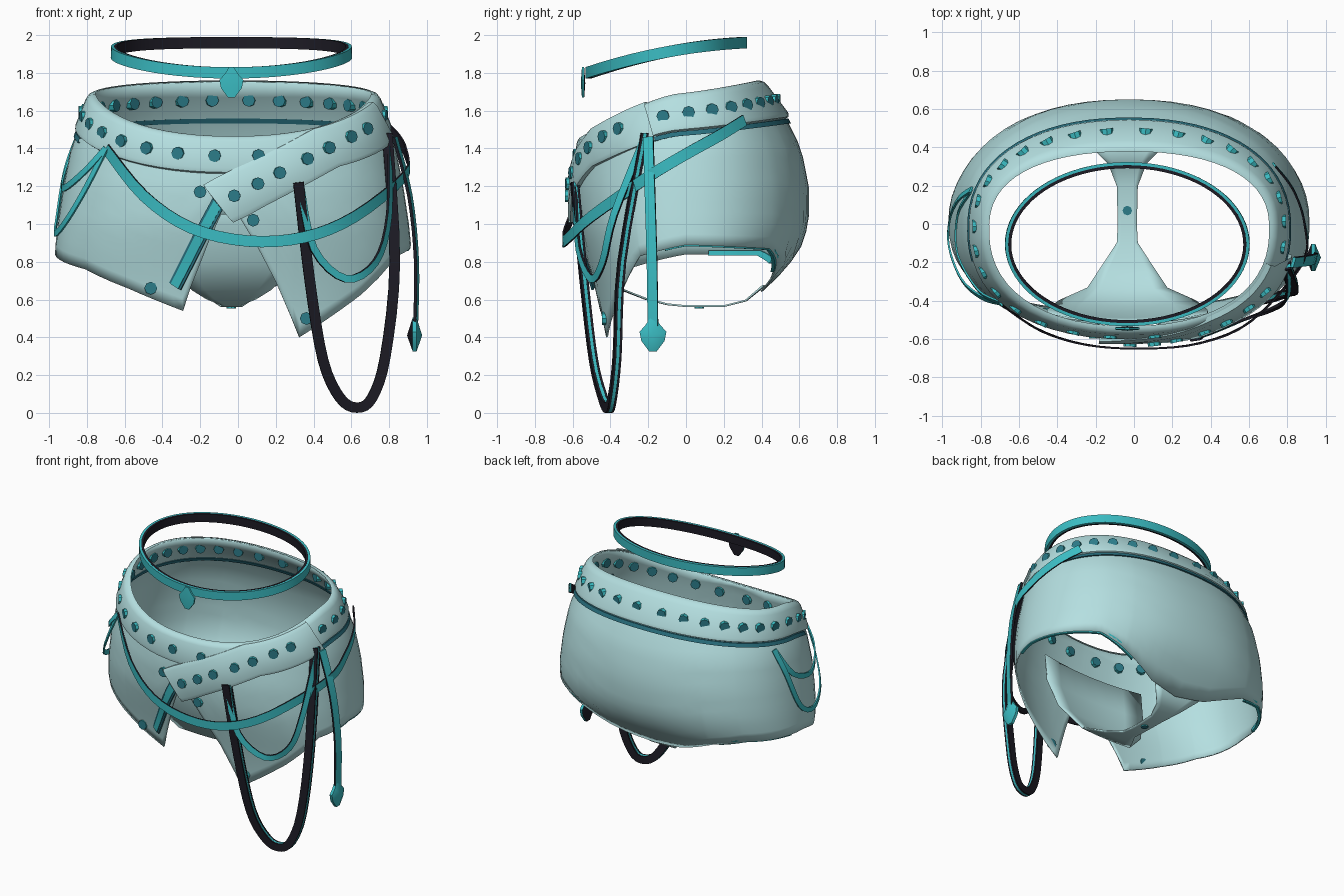
import bpy, bmesh, math
from mathutils import Vector, Matrix

if "Cube" in bpy.data.objects:
    bpy.data.objects.remove(bpy.data.objects["Cube"])


def material(name, r, g, b):
    m = bpy.data.materials.new(name)
    m.use_nodes = True
    m.diffuse_color = (r, g, b, 1)
    m.node_tree.nodes["Principled BSDF"].inputs["Base Color"].default_value = (r, g, b, 1)
    return m


CLOTH = material("pale_aqua_cloth", 0.46, 0.74, 0.75)
TEAL = material("teal_strap", 0.043, 0.50, 0.54)
BLACK = material("black_strap", 0.012, 0.011, 0.018)
DARK = material("dark_teal_seam", 0.022, 0.16, 0.21)
STUD = material("stud_teal", 0.025, 0.20, 0.25)
CX = -0.025


def finish(name, bm, mats, angle=40):
    me = bpy.data.meshes.new(name)
    bm.to_mesh(me)
    bm.free()
    ob = bpy.data.objects.new(name, me)
    bpy.context.collection.objects.link(ob)
    for m in mats:
        me.materials.append(m)
    bpy.ops.object.select_all(action="DESELECT")
    ob.select_set(True)
    bpy.context.view_layer.objects.active = ob
    bpy.ops.object.shade_smooth_by_angle(angle=math.radians(angle))
    return ob


def lerp_table(table, v):
    for a, b in zip(table, table[1:]):
        if v <= b[0]:
            t = max(0, (v - a[0]) / (b[0] - a[0]))
            return [p + (q - p) * t for p, q in zip(a[1:], b[1:])]
    return table[-1][1:]


def power(v, e=0.9):
    return math.copysign(abs(v) ** e, v)


# Body form: height, side radius, back radius, front radius
BODY = [(0.4, .88, .2, .45), (0.55, .90, .30, .47), (0.7, .93, .47, .50),
        (0.85, .945, .60, .54), (1.0, .93, .65, .58), (1.2, .90, .65, .59),
        (1.4, .86, .61, .56), (1.6, .78, .51, .51), (1.7, .74, .43, .48),
        (1.76, .72, .39, .46)]
# Hem height by angle; 270 degrees is the front
HEM = [(0, .89), (45, .87), (58, .80), (78, .67), (90, .64), (102, .67), (122, .79),
       (140, .84), (180, .84), (215, .76), (235, .66), (255, .54), (267, 1.05),
       (271, 1.05), (291, .40), (315, .62), (335, .83), (360, .89)]


def hem(deg):
    return lerp_table(HEM, deg % 360)[0]


def surf(deg, z, off=0.0):
    a = math.radians(deg)
    rx, back, front = lerp_table(BODY, z)
    s = math.sin(a)
    ry = back if s > 0 else front
    return Vector((CX + (rx + off) * power(math.cos(a)), (ry + off) * power(s), z))


def front_point(x, z, off):
    rx = lerp_table(BODY, z)[0]
    return surf(270 + math.degrees(math.asin(power((x - CX) / rx, 1 / 0.9))), z, off)


def waist(deg):
    s = math.sin(math.radians(deg))
    return 1.69 + 0.065 * s if s > 0 else 1.69 - 0.23 * abs(s) ** 1.5


def grid(bm, rows, closed=False):
    vs = [[bm.verts.new(p) for p in r] for r in rows]
    for a, b in zip(vs, vs[1:] + (vs[:1] if closed else [])):
        for j in range(len(a) - 1):
            bm.faces.new((a[j], a[j + 1], b[j + 1], b[j]))


def wrap(name, degs, top, bottom, profile, mat, closed=False, shear=0):
    """Cloth strip following the body; profile lists (drop fraction, offset)."""
    bm = bmesh.new()
    grid(bm, [[surf(d + shear * (f - 0.5), top(d) + (bottom(d) - top(d)) * f, o)
               for f, o in profile] for d in degs], closed)
    return finish(name, bm, [mat])


def thicken(ob):
    mod = ob.modifiers.new("cloth_thickness", "SOLIDIFY")
    mod.thickness = 0.01
    mod.offset = -1


# Shorts body with leg openings and split front
columns = sorted(set(range(0, 360, 6)) | {h[0] for h in HEM if h[0] < 360})
thicken(wrap("shorts_body", columns, waist, hem, [(i / 14, 0) for i in range(15)], CLOTH, True))

# Crotch strip and front lining: y, z, half width
STRIP = [(.42, .67, .19), (.32, .59, .1), (.2, .56, .055), (0, .56, .05), (-.1, .57, .055),
         (-.22, .60, .13), (-.35, .65, .21), (-.44, .8, .36), (-.5, 1.0, .42), (-.52, 1.2, .42)]
bm = bmesh.new()
grid(bm, [[(-0.035 + w * u / 3, y - math.copysign(0.25, y) * (w * u / 3) ** 2, z)
           for u in range(-3, 4)] for y, z, w in STRIP])
thicken(finish("crotch_strip", bm, [CLOTH]))

# Waistband, seam, leg piping and crossing belt end
PAD = [(0, -.012), (0, 0), (.04, .018), (.15, .026), (.85, .026), (.96, .018), (1, 0)]
wrap("waistband", range(0, 360, 6), lambda d: waist(d) + .005, lambda d: waist(d) - .195,
     PAD, CLOTH, True)
TUBE = [(0, -.018), (0, .012), (1, .012), (1, -.018), (0, -.018)]
wrap("waist_seam", range(-22, 203, 5), lambda d: waist(d) - .197, lambda d: waist(d) - .222,
     TUBE, DARK)
PIPE = [(0, -.022), (0, -.003), (1, -.003), (1, -.022), (0, -.022)]
for side, start, end in (("left", -10, 66), ("right", 125, 171)):
    wrap(side + "_leg_piping", range(start, end, 5), lambda d: hem(d) + .02,
         lambda d: hem(d) - .008, PIPE, TEAL)


def belt_mid(d):
    return min(1.12 + 0.53 * (surf(d, 1.4).x + 0.08), waist(d) - .105)


FLAP = [(0, .005), (0, .03), (.1, .042), (.9, .042), (1, .03), (1, .005), (0, .005)]
wrap("crossing_belt", range(266, 343, 4), lambda d: belt_mid(d) + .1,
     lambda d: belt_mid(d) - .1, FLAP, CLOTH, shear=8)
bm = bmesh.new()
grid(bm, [[surf(266 + 8 * (f - .5), belt_mid(266) + .1 - .2 * f, o) for f in (0, .5, 1)]
          for o in (.005, .042)])
finish("belt_end", bm, [CLOTH])

# Studs: position, facing angle, depth; those behind the crossing belt show inside only
spots = [(surf(d, waist(d) - .1, -.013 if 280 < d < 340 else .001), d,
          .034 if 280 < d < 340 else .066) for d in range(1, 361, 12)]
spots += [(front_point(x, 1.16 + .53 * x, .04), 270 + 60 * x, .025)
          for x in (-.02, .1, .21, .35, .46, .57, .65)]
spots += [(front_point(x, z, .004), 270, .025) for x, z in
          ((-.2, 1.17), (.08, 1.02), (-.46, .66), (.36, .5))]
bm = bmesh.new()
for p, d, depth in spots:
    turn = Matrix.Rotation(math.radians(d), 4, "Z") @ Matrix.Rotation(math.pi / 2, 4, "Y")
    bmesh.ops.create_cone(bm, cap_ends=True, segments=8, radius1=.034, radius2=.034,
                          depth=depth, matrix=Matrix.Translation(p) @ turn)
bmesh.ops.create_cone(bm, cap_ends=True, segments=8, radius1=.025, radius2=.025, depth=.02,
                      matrix=Matrix.Translation((-.035, .07, .562)))
for f in bm.faces:
    f.material_index = int(len(f.verts) == 4)
finish("studs", bm, [STUD, TEAL], 20)


def smooth_path(pts, closed, steps=4):
    pts = [Vector(p) for p in pts]
    n = len(pts)
    get = (lambda i: pts[i % n]) if closed else (lambda i: pts[min(max(i, 0), n - 1)])
    out = []
    for i in range(n if closed else n - 1):
        a, b, c, d = (get(i + k) for k in (-1, 0, 1, 2))
        for k in range(steps):
            t = k / steps
            out.append(0.5 * (2 * b + (c - a) * t + (2 * a - 5 * b + 4 * c - d) * t * t
                              + (3 * b - a - 3 * c + d) * t ** 3))
    return out if closed else out + [pts[-1]]


def ribbon(name, pts, width, outer, side, inner, thick=0.01, closed=False, facing=None):
    path = smooth_path(pts, closed)
    n = len(path)
    bm = bmesh.new()
    rings = []
    for i, p in enumerate(path):
        nxt, prv = (path[(i + 1) % n], path[i - 1]) if closed else (path[min(i + 1, n - 1)], path[max(i - 1, 0)])
        tan = (nxt - prv).normalized()
        out = Vector(facing or (p.x - CX, (p.y + 0.05) * 1.6, 0))
        out = (out - tan * out.dot(tan)).normalized()
        w, o = tan.cross(out) * width / 2, out * thick / 2
        rings.append([bm.verts.new(q) for q in (p + w + o, p - w + o, p - w - o, p + w - o)])
    for a, b in zip(rings, rings[1:] + (rings[:1] if closed else [])):
        for j in range(4):
            k = (j + 1) % 4
            bm.faces.new((a[j], a[k], b[k], b[j])).material_index = (0, 1, 2, 1)[j]
    if not closed:
        bm.faces.new(rings[0])
        bm.faces.new(rings[-1])
    bmesh.ops.recalc_face_normals(bm, faces=bm.faces)
    return finish(name, bm, [outer, side, inner])


# Hanging straps
ribbon("front_sash", [(-.7, -.41, 1.4), (-.5, -.55, 1.15), (-.25, -.63, .98), (.05, -.65, .91),
                      (.35, -.62, .93), (.62, -.5, 1.04), (.88, -.2, 1.25), (.89, 0, 1.37),
                      (.83, .18, 1.47), (.73, .31, 1.55)], .06, TEAL, BLACK, BLACK)
ribbon("small_loop", [(.33, -.59, 1.2), (.4, -.57, .87), (.57, -.5, .71), (.73, -.44, .8),
                      (.8, -.38, 1.05), (.8, -.22, 1.45)], .04, TEAL, BLACK, BLACK, .014)
ribbon("tassel_strap", [(.83, -.2, 1.46), (.91, -.19, 1.15), (.945, -.18, .8), (.94, -.175, .46)],
       .055, TEAL, BLACK, BLACK, .016)
ribbon("upper_side_loop", [(-.7, -.41, 1.4), (-.81, -.35, 1.28), (-.92, -.16, 1.19),
                           (-.92, .05, 1.25), (-.85, .17, 1.45)], .035, TEAL, TEAL, TEAL)
ribbon("lower_side_loop", [(-.7, -.41, 1.4), (-.8, -.38, 1.2), (-.9, -.29, 1.03),
                           (-.965, -.12, .95), (-.96, .03, 1.02), (-.915, .13, 1.28),
                           (-.85, .18, 1.46)], .035, TEAL, TEAL, TEAL)

# Long hanging loop: black layers around a teal core
LONG = [(.32, -.59, 1.22), (.38, -.54, .7), (.45, -.49, .28), (.54, -.44, .08),
        (.63, -.41, .028), (.71, -.39, .08), (.78, -.365, .3), (.83, -.34, .8),
        (.79, -.22, 1.48)]
for label, shift, thick, mat in (("front", -.014, .012, BLACK), ("core", 0, .016, TEAL),
                                 ("back", .014, .012, BLACK)):
    ribbon("long_loop_" + label, [(x, y + shift, z) for x, y, z in LONG], .055,
           mat, mat, mat, thick, facing=(0.15, -1, 0))

# Fly strip
FLY = [(-.1, 1.12), (-.18, .97), (-.26, .81), (-.33, .67)]
ribbon("fly_border", [front_point(x, z, .008) for x, z in FLY], .075, DARK, DARK, DARK, .012)
ribbon("fly_strip", [front_point(x, z, .014) for x, z in FLY], .05, TEAL, DARK, DARK, .012)


# Floating hoop with a dark lining
def hoop(name, inset, mat):
    pts = []
    for i in range(20):
        a = math.tau * i / 20
        s = math.sin(a)
        pts.append((-.035 + (.63 - inset) * math.cos(a), -.105 + (.42 - inset) * s,
                    1.91 + .08 * s - .03 * s * s))
    ribbon(name, pts, .06, mat, mat, mat, .016, True)


hoop("floating_hoop", 0, TEAL)
hoop("hoop_lining", .016, BLACK)


def ornament(name, centre, size, turn, thick, bulge):
    """Spade-shaped drop: a mirrored outline with raised centres."""
    half = [(.015, .1), (.04, .06), (.075, .02), (.065, -.03), (.02, -.09)]
    outline = half + [(-x, z) for x, z in reversed(half)]
    bm = bmesh.new()
    rims = [[bm.verts.new((x * size, y, z * size)) for x, z in outline]
            for y in (-thick / 2, thick / 2)]
    tips = [bm.verts.new((0, y, 0)) for y in (-thick / 2 - bulge, thick / 2 + bulge)]
    for i in range(len(outline)):
        a, b = i - 1, i
        bm.faces.new((rims[0][a], rims[0][b], rims[1][b], rims[1][a]))
        for rim, tip, back in zip(rims, tips, (0, 1)):
            bm.faces.new((rim[a], rim[b], tip)).material_index = back
    bmesh.ops.recalc_face_normals(bm, faces=bm.faces)
    bm.transform(Matrix.Translation(centre) @ Matrix.Rotation(turn, 4, "Z"))
    finish(name, bm, [TEAL, BLACK], 30)


ornament("hoop_pendant", (-.035, -.545, 1.745), .85, 0, .012, .006)
ornament("tassel_drop", (.935, -.175, .41), .95, math.pi / 2, .02, .03)
